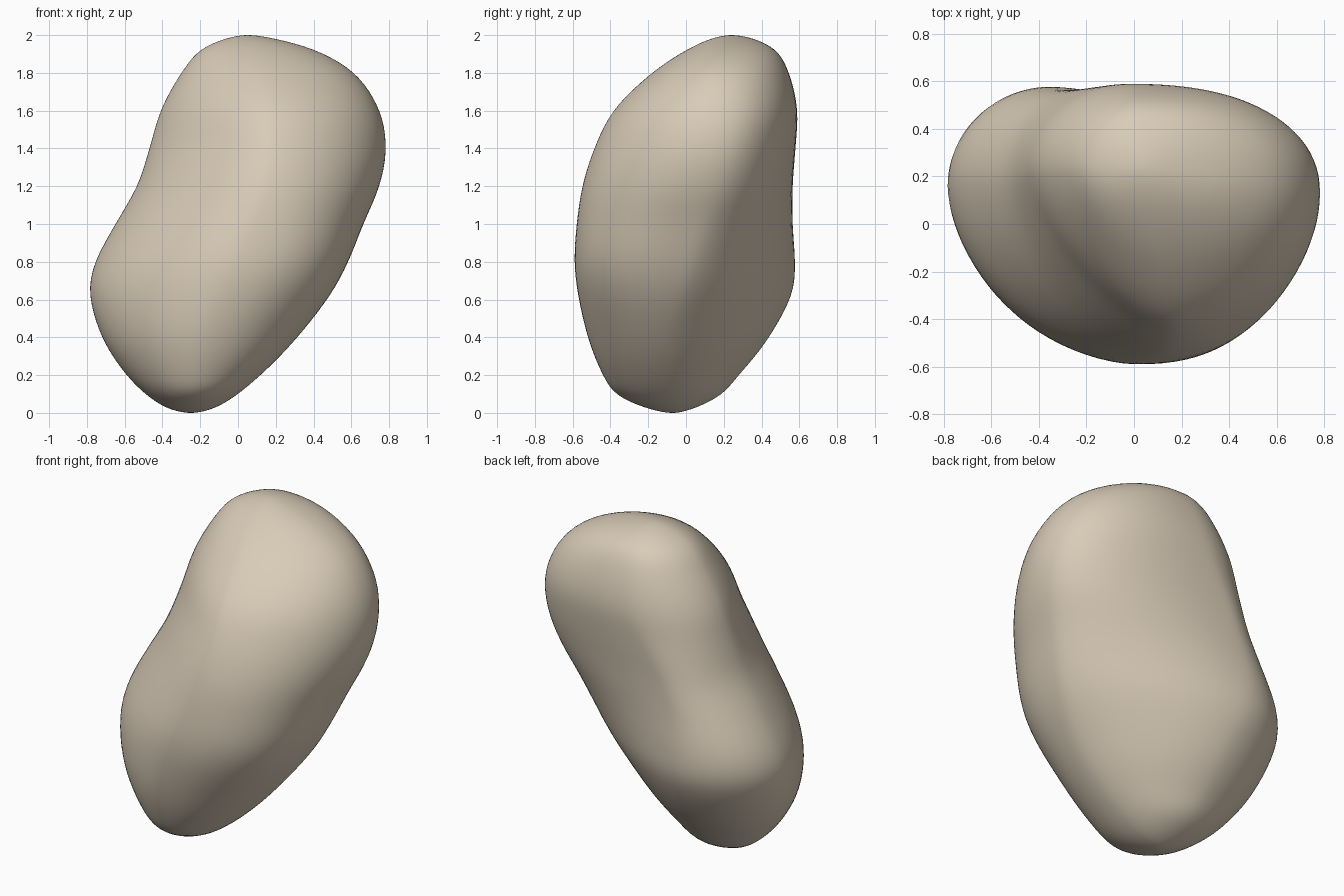
import bpy, bmesh
from math import acos, cos, sin, pi

if "Cube" in bpy.data.objects:
    bpy.data.objects.remove(bpy.data.objects["Cube"])

# Silhouette by height: z, left, right, front, back
OUTLINE = [
    (0.00, -0.25, -0.25, -0.07, -0.07),
    (0.02, -0.36, -0.14, -0.19, 0.03),
    (0.10, -0.49, 0.00, -0.37, 0.19),
    (0.20, -0.59, 0.12, -0.44, 0.28),
    (0.40, -0.72, 0.315, -0.52, 0.44),
    (0.64, -0.787, 0.50, -0.575, 0.565),
    (0.80, -0.757, 0.585, -0.592, 0.578),
    (1.00, -0.65, 0.665, -0.58, 0.565),
    (1.20, -0.535, 0.75, -0.55, 0.565),
    (1.40, -0.47, 0.785, -0.487, 0.58),
    (1.60, -0.41, 0.75, -0.385, 0.59),
    (1.80, -0.30, 0.615, -0.18, 0.545),
    (1.92, -0.20, 0.41, 0.00, 0.475),
    (1.98, -0.07, 0.20, 0.13, 0.36),
    (2.00, 0.05, 0.05, 0.24, 0.24),
]
# Ridge lines by height: z, y of left, y of right, x of front, x of back
RIDGES = [
    (0.0, -0.07, -0.07, -0.25, -0.25),
    (0.4, 0.08, -0.09, -0.16, -0.30),
    (0.8, 0.19, 0.01, 0.00, -0.35),
    (1.2, 0.20, 0.10, 0.14, -0.22),
    (1.6, 0.24, 0.15, 0.17, 0.00),
    (2.0, 0.24, 0.24, 0.05, 0.05),
]
# Roundness by height: z, back right, back left, front left, front right
ROUNDNESS = [
    (0.0, 2.0, 2.0, 2.0, 2.0),
    (0.4, 1.65, 2.0, 1.75, 2.1),
    (0.8, 1.7, 2.0, 1.7, 2.4),
    (1.2, 2.2, 2.0, 1.6, 2.0),
    (1.5, 2.3, 2.0, 1.52, 1.87),
    (2.0, 2.0, 2.0, 2.0, 2.0),
]
RINGS, SIDES = 64, 96


def polar(z):
    return acos(max(-1, min(1, 1 - z)))


def sample(table, t):
    """Smooth interpolation of table rows along the polar angle."""
    keys = [polar(r[0]) for r in table]
    n = len(keys)
    i = max(k for k in range(n - 1) if keys[k] <= t or k == 0)

    def slope(k, c):
        a, b = max(k - 1, 0), min(k + 1, n - 1)
        return (table[b][c] - table[a][c]) / (keys[b] - keys[a])

    h = keys[i + 1] - keys[i]
    u = (t - keys[i]) / h
    return [(2*u**3 - 3*u**2 + 1) * table[i][c] + (u**3 - 2*u**2 + u) * h * slope(i, c)
            + (3*u**2 - 2*u**3) * table[i + 1][c] + (u**3 - u**2) * h * slope(i + 1, c)
            for c in range(1, 5)]


def section_point(t, a):
    """Point on a rounded cross-section made of four quarter curves."""
    left, right, front, back = sample(OUTLINE, t)
    yl, yr, xf, xb = sample(RIDGES, t)
    br, bl, fl, fr = sample(ROUNDNESS, t)
    c, s = cos(a), sin(a)
    cx, cy = (xb if s >= 0 else xf), (yr if c >= 0 else yl)
    rx = right - cx if c >= 0 else cx - left
    ry = back - cy if s >= 0 else cy - front
    e = 2 / ((br if c >= 0 else bl) if s >= 0 else (fr if c >= 0 else fl))
    x = cx + rx * abs(c)**e * (1 if c >= 0 else -1)
    y = cy + ry * abs(s)**e * (1 if s >= 0 else -1)
    return x, y, 1 - cos(t)


# Stone body: stacked rings closed at both poles
bm = bmesh.new()
rings = [[bm.verts.new(section_point(pi * i / RINGS, 2 * pi * j / SIDES))
          for j in range(SIDES)] for i in range(1, RINGS)]
bottom = bm.verts.new((-0.25, -0.07, 0))
top = bm.verts.new((0.05, 0.24, 2))
for j in range(SIDES):
    k = (j + 1) % SIDES
    bm.faces.new((bottom, rings[0][k], rings[0][j]))
    bm.faces.new((top, rings[-1][j], rings[-1][k]))
    for lo, hi in zip(rings, rings[1:]):
        bm.faces.new((lo[j], lo[k], hi[k], hi[j]))

# Soften the seams between quarter curves
for _ in range(4):
    bmesh.ops.smooth_vert(bm, verts=[v for r in rings[1:-1] for v in r], factor=0.5,
                          use_axis_x=True, use_axis_y=True, use_axis_z=True)
bmesh.ops.recalc_face_normals(bm, faces=bm.faces)
for f in bm.faces:
    f.smooth = True
mesh = bpy.data.meshes.new("stone")
bm.to_mesh(mesh)
bm.free()

# Warm beige stone colour
mat = bpy.data.materials.new("beige_stone")
mat.diffuse_color = (0.69, 0.60, 0.475, 1)
mat.use_nodes = True
mat.node_tree.nodes["Principled BSDF"].inputs["Base Color"].default_value = mat.diffuse_color
mesh.materials.append(mat)
bpy.context.collection.objects.link(bpy.data.objects.new("stone", mesh))
